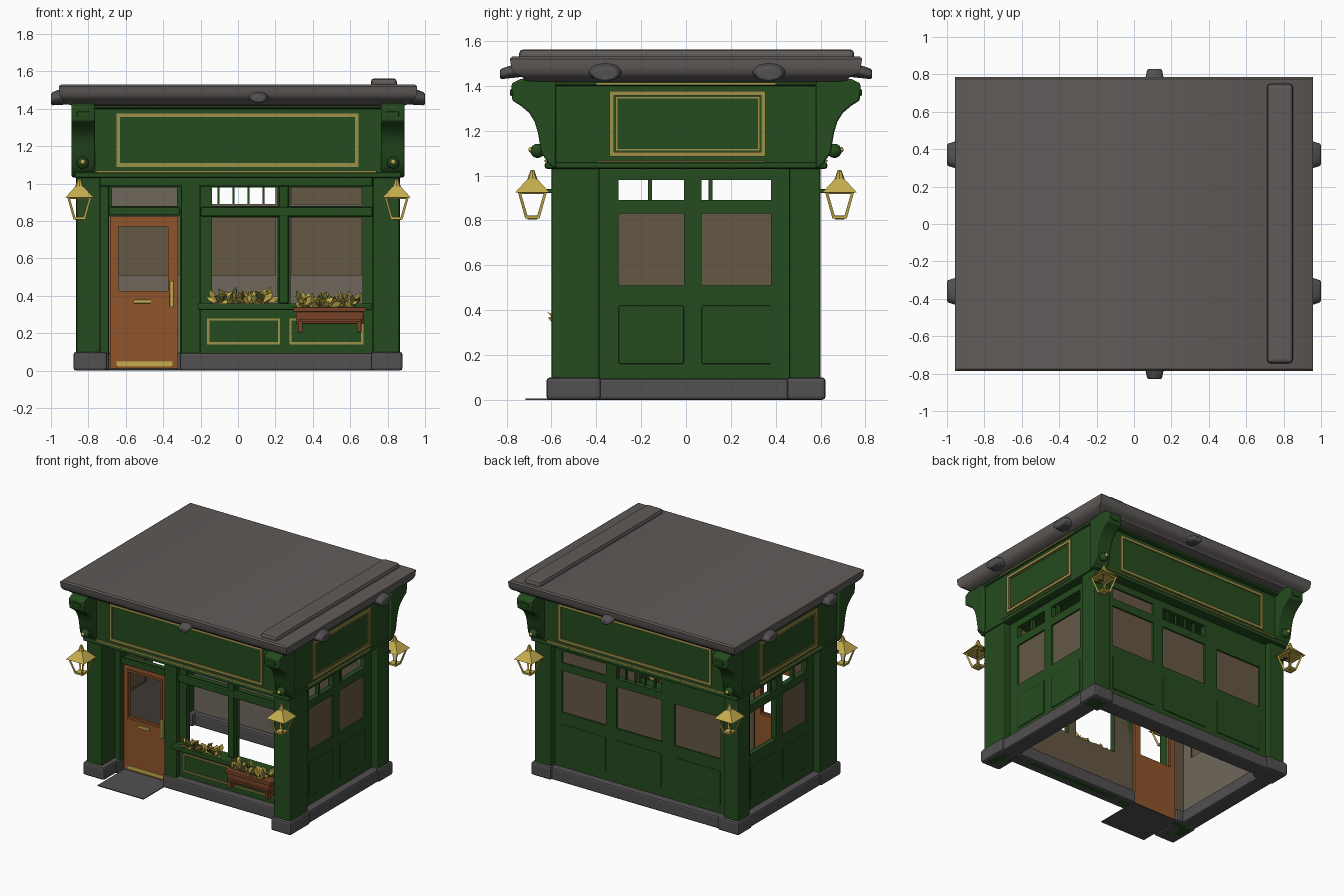
import bpy, bmesh, math, random
from mathutils import Vector, Matrix

random.seed(4)
if "Cube" in bpy.data.objects:
    bpy.data.objects.remove(bpy.data.objects["Cube"])


def material(name, r, g, b):
    m = bpy.data.materials.new(name)
    m.use_nodes = True
    m.diffuse_color = (r, g, b, 1)
    m.node_tree.nodes["Principled BSDF"].inputs["Base Color"].default_value = (r, g, b, 1)
    return m


GREEN = material("green paint", .018, .07, .013)
ROOF = material("roof grey", .115, .105, .1)
STONE = material("stone grey", .085, .08, .08)
DOOR = material("orange wood", .28, .09, .024)
WOOD = material("red wood", .18, .054, .02)
GOLD = material("dull gold", .34, .28, .065)
BRASS = material("bright brass", .56, .42, .075)
PANE = material("brown blind", .13, .098, .06)
INNER = material("interior plaster", .16, .137, .107)
LEAF = material("olive leaf", .13, .13, .025)


def finish(name, bm, *mats, bevel=0, smooth=False):
    bmesh.ops.recalc_face_normals(bm, faces=bm.faces)
    return link(name, bm, mats, bevel, smooth)


def link(name, bm, mats, bevel=0, smooth=False):
    me = bpy.data.meshes.new(name)
    bm.to_mesh(me)
    bm.free()
    for m in mats:
        me.materials.append(m)
    ob = bpy.data.objects.new(name, me)
    bpy.context.collection.objects.link(ob)
    if bevel:
        mod = ob.modifiers.new("bevel", "BEVEL")
        mod.width, mod.segments = bevel, 2
    if smooth:
        bpy.ops.object.select_all(action="DESELECT")
        ob.select_set(True)
        bpy.context.view_layer.objects.active = ob
        bpy.ops.object.shade_smooth_by_angle(angle=math.radians(40))
    return ob


# Side coordinates: u runs along the wall, d is distance out from the centre
OUT = {"front": Vector((0, -1, 0)), "back": Vector((0, 1, 0)),
       "left": Vector((1, 0, 0)), "right": Vector((-1, 0, 0))}


def at(side, u, d, z):
    along = Vector((1, 0, 0)) if side in ("front", "back") else Vector((0, 1, 0))
    return along * u + OUT[side] * d + Vector((0, 0, z))


def slabs(name, side, bounds, mat, bevel=0):
    """One object of boxes, each given as (u0, u1, z0, z1, d0, d1)."""
    bm = bmesh.new()
    for u0, u1, z0, z1, d0, d1 in bounds:
        a, b = at(side, u0, d0, z0), at(side, u1, d1, z1)
        size = Vector([abs(q - p) for p, q in zip(a, b)])
        bmesh.ops.create_cube(bm, size=1, matrix=Matrix.Translation((a + b) / 2) @ Matrix.Diagonal(size.to_4d()))
    return finish(name, bm, mat, bevel=bevel)


def frame(name, side, u0, u1, z0, z1, d, mat, w=.02):
    slabs(name, side, [(u0, u1, z0, z0 + w, d - .01, d + .008), (u0, u1, z1 - w, z1, d - .01, d + .008),
                       (u0, u0 + w, z0, z1, d - .01, d + .008), (u1 - w, u1, z0, z1, d - .01, d + .008)], mat)


def wall(name, side, rect, d, thick, holes, outer, inner):
    """A wall with rectangular openings, plastered on the inside."""
    us = sorted({v for r in [rect] + holes for v in r[:2]})
    zs = sorted({v for r in [rect] + holes for v in r[2:]})
    bm = bmesh.new()
    for u0, u1 in zip(us, us[1:]):
        for z0, z1 in zip(zs, zs[1:]):
            cu, cz = (u0 + u1) / 2, (z0 + z1) / 2
            if any(h[0] < cu < h[1] and h[2] < cz < h[3] for h in holes):
                continue
            f = bm.faces.new([bm.verts.new(at(side, u, d, z)) for u, z in ((u0, z0), (u1, z0), (u1, z1), (u0, z1))])
            f.normal_update()
            if f.normal.dot(OUT[side]) < 0:
                f.normal_flip()
    bmesh.ops.remove_doubles(bm, verts=bm.verts, dist=.0001)
    ob = link(name, bm, (outer, inner))
    mod = ob.modifiers.new("thickness", "SOLIDIFY")
    mod.thickness, mod.offset, mod.material_offset = thick, -1, 1


def cone(name, r1, r2, z0, z1, x, y, seg, mat, turn=0):
    bm = bmesh.new()
    bmesh.ops.create_cone(bm, cap_ends=True, segments=seg, radius1=r1, radius2=r2, depth=z1 - z0,
                          matrix=Matrix.Translation((x, y, (z0 + z1) / 2)) @ Matrix.Rotation(turn, 4, "Z"))
    return finish(name, bm, mat)


def ball(name, radius, centre, mat):
    bm = bmesh.new()
    bmesh.ops.create_uvsphere(bm, u_segments=12, v_segments=8, radius=radius, matrix=Matrix.Translation(centre))
    finish(name, bm, mat, smooth=True)


# Walls and their openings, all standing back between the pillars
SHOP, REAR, FLANK = .42, .555, .81
DOORWAY = (-.69, -.31, .0, .83)
front_lights = [(-.675, -.325, .88, .98), (-.14, .21, .88, .98), (.28, .665, .88, .98)]
front_panes = [(-.14, .21, .36, .82), (.28, .665, .36, .82)]
back_panes = [(-.68, -.29, .51, .83), (-.18, .2, .51, .83), (.29, .66, .51, .83)]
back_lights = [(-.18, .2, .89, .98), (.29, .66, .89, .98)]
side_panes = [(-.3, -.01, .51, .83), (.07, .38, .51, .83)]
side_lights = [(-.3, -.01, .89, .98), (.07, .38, .89, .98)]
wall("front_wall", "front", (-.8, .8, 0, 1.04), SHOP, .04, [DOORWAY] + front_lights + front_panes, GREEN, PANE)
wall("back_wall", "back", (-.8, .8, .05, 1.04), REAR, .04, back_panes + back_lights, GREEN, INNER)
for side in ("left", "right"):
    wall(side + "_wall", side, (-.55, .55, .05, 1.04), FLANK, .04, side_panes + side_lights, GREEN, INNER)

# Blinds, open toplights with bars, and faint panels below
slabs("back_blinds", "back", [(*p, REAR - .03, REAR - .012) for p in back_panes + back_lights[1:]], PANE)
slabs("left_blinds", "left", [(*p, FLANK - .03, FLANK - .012) for p in side_panes], PANE)
slabs("right_blind", "right", [(*side_panes[0], FLANK - .03, FLANK - .012)], PANE)
slabs("back_light_bars", "back", [(u, u + .012, .89, .98, REAR - .04, REAR - .02)
                                  for u in (-.11, -.03, .05, .13)], GREEN)
for side in ("left", "right"):
    slabs(side + "_light_bars", side, [(u, u + .018, .89, .98, FLANK - .04, FLANK - .01) for u in (-.17, .1)], GREEN)
    slabs(side + "_panels", side, [(a, b, .16, .42, FLANK - .01, FLANK + .006) for a, b, _, _ in side_panes], GREEN, .005)
slabs("back_panels", "back", [(a, b, .16, .42, REAR - .01, REAR + .006) for a, b, _, _ in back_panes], GREEN, .005)

# Corner pillars and shopfront posts
pillars = [(x0, x1, 0, 1.05, d0, d1) for x0, x1 in ((-.865, -.735), (.72, .865)) for d0, d1 in ((.385, .6), (-.6, -.46))]
slabs("corner_pillars", "front", pillars, GREEN, .012)
slabs("shopfront_posts", "front", [(-.305, -.2, .0, 1.04, .38, .46), (.22, .27, .36, 1, .39, .44),
                                   (-.74, -.69, .05, 1.04, .39, .44)], GREEN, .008)
slabs("shopfront_rails", "front", [(-.2, .72, .825, .875, .39, .445), (-.69, -.31, .83, .875, .39, .435),
                                   (-.74, .72, .985, 1.04, .39, .46)], GREEN, .008)
slabs("window_sill", "front", [(-.215, .715, .325, .36, .38, .5)], GREEN, .008)
for i, (a, b) in enumerate(((-.165, .225), (.275, .67))):
    frame(f"stall_panel_trim_{i}", "front", a, b, .14, .28, SHOP, GOLD, .012)

# Stone plinth with corner blocks, open at the door, and the door mat
slabs("plinth_front", "front", [(-.31, .8, 0, .095, .35, .475), (-.8, -.69, 0, .095, .35, .475)], STONE, .012)
slabs("plinth_back", "back", [(-.8, .8, 0, .095, .48, .605)], STONE, .012)
for side in ("left", "right"):
    slabs("plinth_" + side, side, [(-.55, .55, 0, .095, .74, .868)], STONE, .012)
slabs("plinth_corners", "front", [(x0, x1, 0, .1, d0, d1) for x0, x1 in ((-.88, -.7), (.71, .88))
                                  for d0, d1 in ((.38, .622), (-.622, -.45))], STONE, .015)
slabs("door_mat", "front", [(-.69, -.3, 0, .006, .36, .715)], STONE)

# Door with an open light and brass fittings
wall("door", "front", (-.685, -.32, .012, .825), .4, .03, [(-.645, -.37, .42, .775)], DOOR, DOOR)
frame("door_light_frame", "front", -.655, -.36, .41, .785, .4, DOOR, .015)
slabs("door_fittings", "front", [(-.365, -.345, .34, .48, .4, .425), (-.56, -.465, .36, .38, .395, .41),
                                 (-.65, -.35, .022, .05, .395, .408)], BRASS, .004)

# Fascia, its lips, sign frames and gold lines
slabs("fascia", "front", [(-.87, .87, 1.035, 1.43, -.62, .62)], GREEN, .008)
slabs("fascia_lip", "front", [(-.875, .875, 1.03, 1.06, -.63, .63), (-.885, .885, 1.4, 1.43, -.66, .66)], GREEN, .01)
for side in ("front", "back"):
    frame(side + "_sign_frame", side, -.65, .645, 1.09, 1.375, .62, GOLD, .02)
    slabs(side + "_sign_line", side, [(-.76, .74, 1.06, 1.07, .61, .632)], GOLD)
for side in ("left", "right"):
    frame(side + "_sign_frame", side, -.34, .355, 1.085, 1.378, .87, GOLD, .02)
    frame(side + "_sign_inner_frame", side, -.313, .328, 1.112, 1.351, .868, GOLD, .007)
    slabs(side + "_sign_lines", side, [(-.4, .35, 1.06, 1.067, .86, .878), (-.4, .4, 1.404, 1.412, .87, .888)], GOLD)

# Curved corner brackets, scroll knobs and lanterns
profile = [(.58, 1.03), (.61, 1.05), (.645, 1.1), (.66, 1.19), (.675, 1.24), (.7, 1.28),
           (.735, 1.31), (.775, 1.335), (.778, 1.41), (.74, 1.43), (.58, 1.43)]
for side in ("front", "back"):
    for s, hand in ((1, "left"), (-1, "right")):
        tag = f"{side}_{hand}"
        bm = bmesh.new()
        f = bm.faces.new([bm.verts.new(at(side, s * .765, d, z)) for d, z in profile])
        ext = bmesh.ops.extrude_face_region(bm, geom=[f])["geom"]
        bmesh.ops.translate(bm, verts=[v for v in ext if isinstance(v, bmesh.types.BMVert)], vec=(s * .125, 0, 0))
        finish("bracket_" + tag, bm, GREEN, bevel=.008, smooth=True)
        slabs("bracket_block_" + tag, side, [(s * .79, s * .86, 1.355, 1.385, .765, .784)], GREEN, .004)
        ball("scroll_knob_" + tag, .032, at(side, s * .83, .662, 1.11), GREEN)
        ball("scroll_stud_" + tag, .013, at(side, s * .83, .69, 1.115), BRASS)

        x, y, _ = at(side, s * .848, .685, 0)
        q = math.pi / 4
        cage = cone("lantern_cage_" + tag, .04, .085, .815, .925, x, y, 4, BRASS, q)
        wire = cage.modifiers.new("bars", "WIREFRAME")
        wire.thickness = .016
        cone("lantern_roof_" + tag, .108, .03, .925, .985, x, y, 4, BRASS, q)
        cone("lantern_finial_" + tag, .022, .008, .985, 1.025, x, y, 8, BRASS)
        cone("lantern_base_" + tag, .03, .045, .805, .822, x, y, 4, BRASS, q)
        slabs("lantern_arm_" + tag, side, [(s * .83, s * .86, .922, .94, .59, .65)], GREEN, .004)

# Moulded cornice and flat roof, lofted from rectangles
bm = bmesh.new()
rings = []
for hx, hy, z in ((.88, .66, 1.415), (.91, .72, 1.425), (.935, .735, 1.445), (.945, .765, 1.455),
                  (.955, .778, 1.475), (.957, .782, 1.5), (.958, .785, 1.52), (.945, .775, 1.53)):
    rings.append([bm.verts.new((sx * hx, sy * hy, z)) for sx, sy in ((-1, -1), (1, -1), (1, 1), (-1, 1))])
for a, b in zip(rings, rings[1:]):
    for i in range(4):
        j = (i + 1) % 4
        bm.faces.new((a[i], a[j], b[j], b[i]))
bm.faces.new(rings[0])
bm.faces.new(rings[-1])
finish("cornice_roof", bm, ROOF, smooth=True)
slabs("roof_roll", "front", [(.71, .85, 1.5, 1.563, -.75, .745)], ROOF, .02)

# Cornice lumps: two on each side, one at front and back, drooping outwards
lumps = [(s, u, .945, .095, .052) for s in ("left", "right") for u in (-.36, .37)]
lumps += [(s, .11, .775, .065, .035) for s in ("front", "back")]
for i, (side, u, d, w, h) in enumerate(lumps):
    bm = bmesh.new()
    bmesh.ops.create_cone(bm, cap_ends=True, segments=8, radius1=1, radius2=.65, depth=1)
    for v in bm.verts:
        x, y, z = v.co
        v.co = at(side, u + x * w, d + z * .11, 1.464 + y * h - z * .024)
    finish(f"cornice_lump_{i}", bm, STONE, bevel=.01, smooth=True)

# Wooden planter on feet
slabs("planter", "front", [(.295, .685, .315, .34, .47, .585), (.31, .67, .25, .315, .48, .575),
                           (.32, .345, .205, .26, .48, .585), (.635, .66, .205, .26, .48, .585),
                           (.32, .66, .262, .277, .565, .585)], WOOD, .004)

# Flowers: broad blades fanned out from a row
for name, u0, u1, d, z in (("sill_flowers", -.12, .17, .46, .36), ("planter_flowers", .34, .64, .53, .34)):
    bm = bmesh.new()
    for i in range(80):
        root = at("front", random.uniform(u0, u1), d + random.uniform(-.03, .03), z)
        lean = Vector((random.uniform(-1, 1), random.uniform(-.8, .6), random.uniform(.2, 1.3))).normalized()
        wide = lean.cross(Vector((random.uniform(-1, 1), 1, 0))).normalized() * .017
        tip = root + lean * random.uniform(.045, .1)
        mid = root.lerp(tip, .65)
        f = bm.faces.new([bm.verts.new(p) for p in (root, mid + wide, tip, mid - wide)])
        f.material_index = 1 if i % 4 == 0 else 0
    link(name, bm, (BRASS, LEAF))
